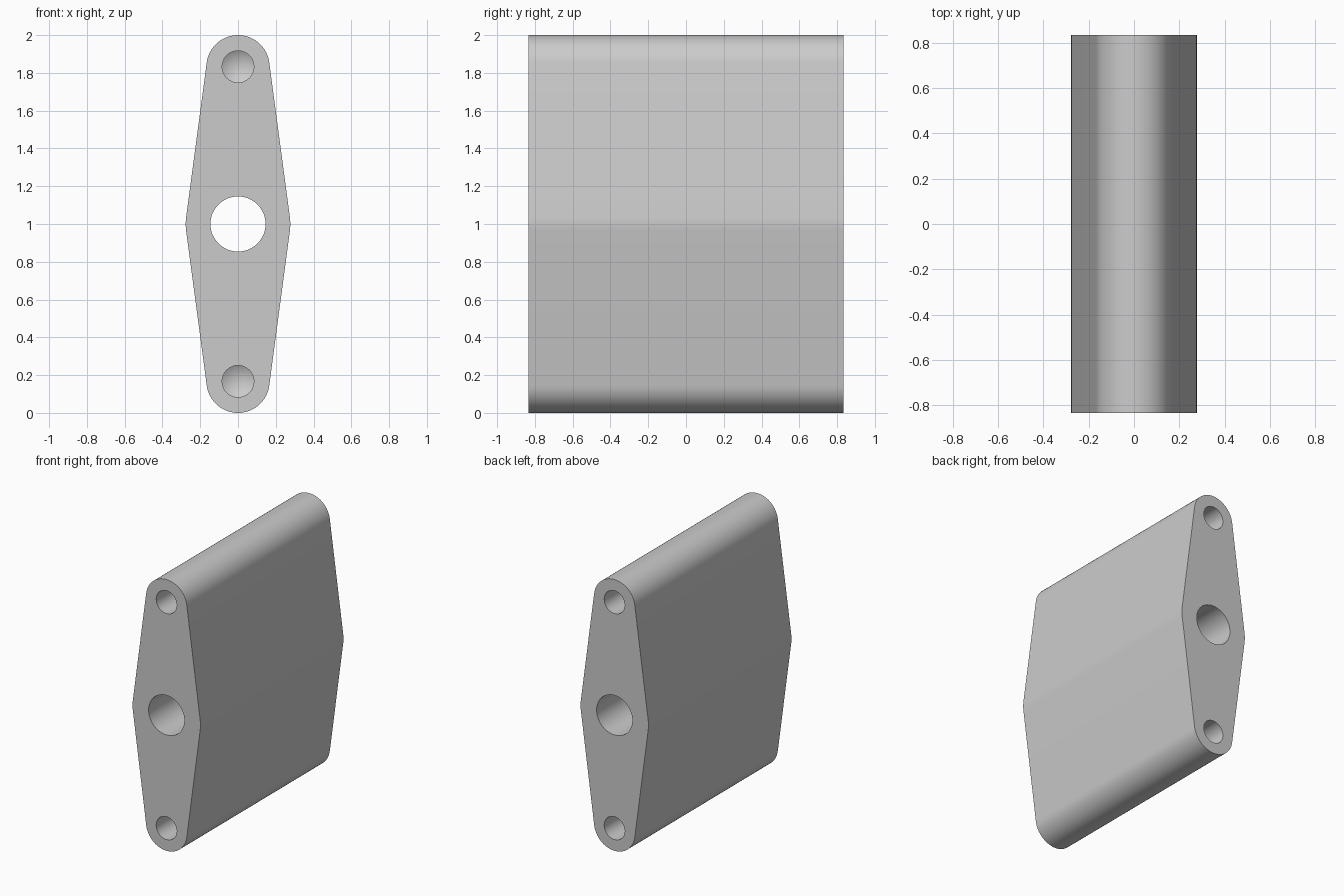
import bpy, bmesh
from math import pi, sin, cos, asin
from mathutils import Vector, Matrix

cube = bpy.data.objects.get("Cube")
if cube:
    bpy.data.objects.remove(cube)

HALF = 0.833             # half depth in y
END_R, MID_R = 0.167, 0.277
HOLE_Z = 1 - END_R       # end arc offset from mid height
TILT = asin((MID_R - END_R) / HOLE_Z)

grey = bpy.data.materials.new("light grey metal")
grey.use_nodes = True
colour = (0.6, 0.6, 0.6, 1)
grey.diffuse_color = colour
grey.node_tree.nodes["Principled BSDF"].inputs["Base Color"].default_value = colour


def make_object(name, bm):
    bmesh.ops.recalc_face_normals(bm, faces=bm.faces)
    mesh = bpy.data.meshes.new(name)
    bm.to_mesh(mesh)
    bm.free()
    mesh.materials.append(grey)
    obj = bpy.data.objects.new(name, mesh)
    bpy.context.collection.objects.link(obj)
    return obj


def arc(cz, r, start, end, steps):
    angles = [start + (end - start) * i / steps for i in range(steps + 1)]
    return [(r * cos(a), cz + r * sin(a)) for a in angles]


# Body: three circles wrapped by tangent lines, extruded along y
outline = (arc(1, MID_R, -TILT, TILT, 6)
           + arc(1 + HOLE_Z, END_R, TILT, pi - TILT, 40)
           + arc(1, MID_R, pi - TILT, pi + TILT, 6)
           + arc(1 - HOLE_Z, END_R, pi + TILT, 2 * pi - TILT, 40))
bm = bmesh.new()
face = bm.faces.new([bm.verts.new((x, -HALF, z)) for x, z in outline])
ext = bmesh.ops.extrude_face_region(bm, geom=[face])
bmesh.ops.translate(bm, vec=(0, 2 * HALF, 0),
                    verts=[v for v in ext["geom"] if isinstance(v, bmesh.types.BMVert)])
body = make_object("spacer_body", bm)


def drill(name, z, side, profile):
    """Revolved cutter; profile is (radius, depth) from the face inwards."""
    bm = bmesh.new()
    verts = [bm.verts.new((r, side * (HALF - d), z)) for r, d in profile]
    edges = [bm.edges.new(pair) for pair in zip(verts, verts[1:])]
    bmesh.ops.spin(bm, geom=verts + edges, cent=(0, 0, z), axis=(0, 1, 0),
                   angle=2 * pi, steps=48, use_duplicate=False)
    bmesh.ops.remove_doubles(bm, verts=bm.verts, dist=1e-5)
    cutter = make_object(name, bm)
    cutter.hide_render = True
    return cutter


# Centre bore goes through; end holes are blind with conical tips
R = 0.084
cutters = [drill("bore_cutter", 1, -1,
                 [(0, -0.1), (0.146, -0.1), (0.146, 2 * HALF + 0.1), (0, 2 * HALF + 0.1)])]
for side in (-1, 1):
    for level in (-1, 1):
        cutters.append(drill("end_hole_cutter", 1 + level * HOLE_Z, side,
                             [(0, -0.1), (R, -0.1), (R, 0.4), (0, 0.45)]))

bpy.ops.object.select_all(action="DESELECT")
body.select_set(True)
bpy.context.view_layer.objects.active = body
for cutter in cutters:
    mod = body.modifiers.new("hole", "BOOLEAN")
    mod.operation = "DIFFERENCE"
    mod.solver = "EXACT"
    mod.object = cutter
    bpy.ops.object.modifier_apply(modifier=mod.name)
    bpy.data.objects.remove(cutter)

bpy.ops.object.shade_smooth_by_angle(angle=pi / 6)
